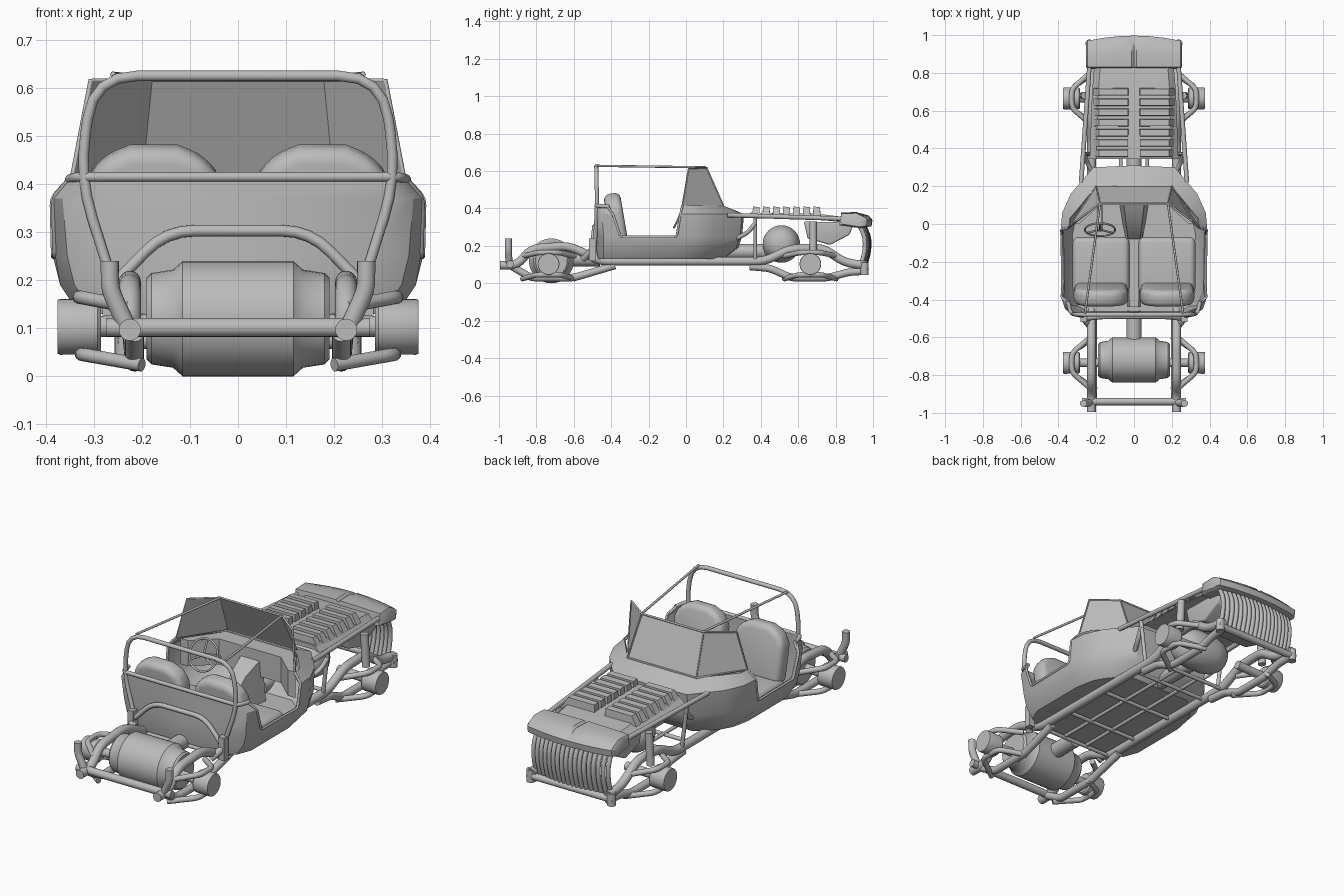
import bpy, bmesh, math
from mathutils import Matrix, Vector

if "Cube" in bpy.data.objects:
    bpy.data.objects.remove(bpy.data.objects["Cube"])

grey = bpy.data.materials.new("plain_grey")
grey.diffuse_color = (0.5, 0.5, 0.5, 1)
grey.use_nodes = True
grey.node_tree.nodes["Principled BSDF"].inputs["Base Color"].default_value = grey.diffuse_color


def mesh(name, verts, faces, bevel=0, thick=0):
    me = bpy.data.meshes.new(name)
    me.from_pydata(verts, [], faces)
    bm = bmesh.new()
    bm.from_mesh(me)
    bmesh.ops.remove_doubles(bm, verts=bm.verts, dist=1e-5)
    bmesh.ops.recalc_face_normals(bm, faces=bm.faces)
    bm.to_mesh(me)
    bm.free()
    ob = bpy.data.objects.new(name, me)
    bpy.context.collection.objects.link(ob)
    me.materials.append(grey)
    if thick:
        m = ob.modifiers.new("wall", 'SOLIDIFY')
        m.thickness, m.offset = thick, -1
    if bevel:
        m = ob.modifiers.new("round", 'BEVEL')
        m.width, m.segments, m.limit_method = bevel, 4, 'ANGLE'
    return ob


def loft(name, rings, cap=True, **kw):
    n = len(rings[0])
    v = [p for r in rings for p in r]
    f = [(i*n+j, i*n+(j+1) % n, (i+1)*n+(j+1) % n, (i+1)*n+j)
         for i in range(len(rings)-1) for j in range(n)]
    if cap:
        f += [tuple(range(n)), tuple(range(len(v)-n, len(v)))]
    return mesh(name, v, f, **kw)


def box(name, c, s, bevel=0):
    x, y, z = (k/2 for k in s)
    q = [(-x, -y), (x, -y), (x, y), (-x, y)]
    ob = loft(name, [[(a, b, h) for a, b in q] for h in (-z, z)], bevel=bevel)
    ob.location = c
    return ob


def tube(name, pts, r, cyclic=False):
    cu = bpy.data.curves.new(name, 'CURVE')
    cu.dimensions, cu.bevel_depth, cu.bevel_resolution, cu.use_fill_caps = '3D', r, 6, True
    sp = cu.splines.new('POLY')
    sp.points.add(len(pts)-1)
    for p, co in zip(sp.points, pts):
        p.co = (*co, 1)
    sp.use_cyclic_u = cyclic
    ob = bpy.data.objects.new(name, cu)
    bpy.context.collection.objects.link(ob)
    cu.materials.append(grey)
    return ob


def bend(pts, r=0.03):
    # round each corner of a path
    P = [Vector(p) for p in pts]
    out = [P[0]]
    for a, b, c in zip(P, P[1:], P[2:]):
        u, w = (a-b), (c-b)
        s, e = b+u.normalized()*min(r, u.length*.45), b+w.normalized()*min(r, w.length*.45)
        out += [s*(1-t)**2+b*(2*t*(1-t))+e*t**2 for t in (0, .25, .5, .75, 1)]
    return out+[P[-1]]


def pair(name, pts, r, rad=0.03):
    for s, side in ((1, "right"), (-1, "left")):
        tube(f"{name}_{side}", [(s*x, y, z) for x, y, z in bend(pts, rad)], r)


def lathe_x(name, prof, c, n=24):
    rings = [[(c[0]+x, c[1]+r*math.cos(2*math.pi*k/n), c[2]+r*math.sin(2*math.pi*k/n))
              for k in range(n)] for x, r in prof]
    return loft(name, rings)


def mirrored(half):
    # closed outline from rear centre round the right side to front centre
    return half + [(-x, y) for x, y in half[-2:0:-1]]


# body tub: stacked outlines with the door openings left out
levels = [
    (.13, [(0, -.47), (.25, -.47), (.30, -.44), (.33, -.36), (.33, -.05), (.31, .05), (.27, .12), (.18, .2), (0, .2)]),
    (.19, [(0, -.48), (.26, -.48), (.34, -.44), (.37, -.36), (.37, -.05), (.365, .05), (.32, .14), (.21, .27), (0, .28)]),
    (.25, [(0, -.48), (.27, -.48), (.355, -.44), (.38, -.35), (.385, -.05), (.38, .05), (.335, .15), (.22, .29), (0, .3)]),
    (.37, [(0, -.48), (.32, -.48), (.365, -.45), (.385, -.39), (.388, -.03), (.38, .06), (.335, .16), (.215, .3), (0, .31)]),
    (.415, [(0, -.48), (.325, -.48), (.34, -.45), (.35, -.41), (.345, -.02), (.34, .03), (.29, .09), (.2, .2), (0, .2)])]
rings = [[(x, y, z) for x, y in mirrored(h)] for z, h in levels]
n = len(rings[0])
verts = [p for r in rings for p in r]
faces = [(i*n+j, i*n+(j+1) % n, (i+1)*n+(j+1) % n, (i+1)*n+j)
         for i in range(4) for j in range(n) if not (i >= 2 and j in (3, n-4))]
mesh("body_tub", verts, faces+[tuple(range(n))], thick=.012)
# door and rim edging
pair("door_edge", [(.35, -.42, .41), (.383, -.39, .37), (.38, -.35, .25), (.383, -.05, .25),
                   (.386, -.03, .37), (.345, -.02, .415)], .006, .015)
tube("rear_rim_bar", bend([(-.35, -.41, .41), (-.335, -.48, .415), (.335, -.48, .415), (.35, -.41, .41)]), .01)

# windshield and its frame
base = [(-.345, -.02, .415), (-.2, .2, .415), (.2, .2, .415), (.345, -.02, .415)]
top = [(-.307, .015, .615), (-.18, .11, .618), (.18, .11, .618), (.307, .015, .615)]
mesh("windshield", base+top, [(i, i+1, i+5, i+4) for i in range(3)], thick=.004)
tube("windshield_frame", base+top[::-1], .005, True)
pair("windshield_pillar", [base[2], top[2]], .004)

# dashboard, tunnel, steering
dash = [(-.335, 0), (-.2, .19), (.2, .19), (.335, 0), (.29, 0), (.18, .1), (-.18, .1), (-.29, 0)]
loft("dashboard", [[(x, y, z) for x, y in dash] for z in (.27, .405)])
loft("centre_tunnel", [[(-w, y, .13), (w, y, .13), (w*.7, y, z), (-w*.7, y, z)]
                       for y, w, z in ((-.44, .035, .2), (-.08, .045, .2), (0, .06, .3), (.12, .08, .36))])
tilt = math.radians(65)
bpy.ops.mesh.primitive_torus_add(location=(-.18, -.03, .37), rotation=(tilt, 0, 0), major_radius=.08,
                                 minor_radius=.005, major_segments=32, minor_segments=12)
wheel = bpy.context.object
wheel.name = "steering_wheel"
wheel.data.materials.append(grey)
hub = Vector((-.18, -.03, .37))
for k in range(3):
    a = math.radians(90+120*k)
    arm = Matrix.Rotation(tilt, 3, 'X') @ Vector((math.cos(a)*.078, math.sin(a)*.078, 0))
    tube(f"steering_spoke_{k}", [hub, hub+arm], .005)
tube("steering_column", [(-.18, -.035, .372), (-.18, .14, .29)], .012)

# seats with arched backs
arch = [(.14, -.145), (.145, .06), (.11, .115), (.05, .14)]
arch += [(-x, z) for x, z in arch[::-1]]
for s, side in ((1, "right"), (-1, "left")):
    box(f"seat_cushion_{side}", (s*.175, -.22, .18), (.3, .3, .1), .03)
    back = loft(f"seat_back_{side}", [[(x, y, z) for x, z in arch] for y in (-.045, .045)], bevel=.035)
    back.location, back.rotation_euler = (s*.175, -.375, .342), (.17, 0, 0)

# roll cage
tube("roll_hoop", bend([(-.25, -.49, .16), (-.33, -.475, .415), (-.3, -.48, .625), (.3, -.48, .625),
                        (.33, -.475, .415), (.25, -.49, .16)], .09), .011)
pair("roof_bar", [(.26, -.475, .628), (.18, .105, .62)], .006)
tube("rear_hoop", bend([(-.25, -.5, .2), (-.15, -.49, .303), (.15, -.49, .303), (.25, -.5, .2)], .06), .012)
for s, side in ((1, "right"), (-1, "left")):
    box(f"hoop_foot_{side}", (s*.265, -.5, .18), (.034, .035, .12))

# chassis rails bent up over both axles, with lower loops
pair("upper_rail", [(.225, -.995, .097), (.225, -.9, .097), (.225, -.83, .185), (.225, -.63, .2), (.225, -.54, .16),
                    (.225, -.46, .118), (.225, .42, .118), (.225, .56, .185), (.225, .73, .19), (.225, .85, .11),
                    (.225, .965, .095)], .023, .05)
pair("rear_lower_rail", [(.215, -.93, .09), (.215, -.83, .03), (.215, -.6, .03), (.22, -.38, .095)], .02)
pair("front_lower_rail", [(.22, .34, .09), (.22, .45, .08), (.215, .56, .03), (.215, .76, .03),
                          (.215, .87, .06), (.22, .96, .065)], .02)
tube("rear_bar", [(-.275, -.94, .102), (.275, -.94, .102)], .02)
tube("front_bar", [(-.25, .955, .075), (.25, .955, .075)], .018)
for k, y in enumerate((-.46, -.25, .02, .28, .42)):
    tube(f"cross_member_{k}", [(-.225, y, .115), (.225, y, .115)], .01)
pair("inner_rail", [(.07, -.46, .12), (.07, .42, .12)], .009)
pair("rear_tower", [(.225, -.945, .09), (.266, -.95, .18), (.267, -.95, .24)], .019, .02)
pair("rear_brace", [(.265, -.5, .18), (.225, -.55, .13)], .018)
pair("bumper_end", [(.235, .955, .045), (.235, .955, .11)], .022)

# suspension at both axles
for axle, y in (("rear", -.735), ("front", .665)):
    pair(f"{axle}_upper_arm", [(.225, y+.14, .145), (.33, y+.05, .165), (.33, y-.05, .165), (.225, y-.14, .145)], .014)
    pair(f"{axle}_lower_arm", [(.2, y+.14, .024), (.325, y+.06, .046), (.325, y-.06, .046), (.2, y-.14, .024)], .014)
    pair(f"{axle}_half_shaft", [(.12, y, .11), (.31, y, .103)], .022)
    pair(f"{axle}_upright", [(.325, y, .04), (.325, y, .17)], .014)
    for s, side in ((1, "right"), (-1, "left")):
        lathe_x(f"{axle}_hub_{side}", [(s*a, r) for a, r in ((.285, .05), (.292, .057), (.37, .058), (.375, .056))],
                (0, y, .103), 32)
pair("front_shock", [(.27, .68, .16), (.26, .68, .33)], .02)

# motors and drive shafts
half = [(.115, .12), (.135, .102), (.18, .095), (.19, .085)]
prof = [(-a, r) for a, r in half[::-1]]+half
lathe_x("rear_motor", prof, (0, -.72, .12), 32)
lathe_x("front_motor", [(-.15, .03), (-.135, .065), (-.1, .088), (-.05, .1), (.05, .1), (.1, .088), (.135, .065), (.15, .03)],
        (0, .51, .21), 32)
tube("rear_shaft", [(0, -.66, .13), (0, -.46, .13)], .04)
tube("front_shaft", [(0, .18, .17), (0, .48, .17)], .04)
block = [(.63, .33), (.9, .325), (.875, .26), (.77, .205), (.65, .24)]
loft("front_block", [[(x, y, z) for y, z in block] for x in (-.19, .19)], bevel=.01)

# hood with louvres
hood = [(.345, .235, .378), (.7, .222, .372), (.84, .21, .355)]
loft("hood", [[(-w, y, z-.03), (-w*.85, y, z), (w*.85, y, z), (w, y, z-.03), (w*.85, y, z-.022), (-w*.85, y, z-.022)]
              for y, w, z in hood])
for s, side in ((1, "right"), (-1, "left")):
    for k in range(7):
        y = .375+k*.054
        loft(f"louvre_{side}_{k}", [[(s*.03, y-.02, .37), (s*.215, y-.02, .36), (s*.215, y+.02, .36), (s*.03, y+.02, .37)],
                                    [(s*.033, y-.017, .41), (s*.185, y-.017, .41), (s*.185, y+.017, .408), (s*.033, y+.017, .408)]])
pair("hood_rail", [(.28, .22, .365), (.235, .85, .345)], .012)
pair("hood_post", [(.265, .37, .36), (.235, .37, .12)], .01)
pair("hood_brace", [(.22, .27, .24), (.25, .33, .27), (.262, .37, .32)], .012)

# nose cowl and curved grille bars
nose = []
for x in (-.255, -.245, -.2, -.15, -.08, -.012, 0, .012, .08, .15, .2, .245, .255):
    f = .997-.45*x*x
    e = .014 if abs(x) > .25 else 0
    d = .01 if abs(x) < .01 else .1*abs(x)**2
    nose.append([(x, .82+e, .31+e/2), (x, .83+e, .378-e-d), (x, .91, .381-e-d), (x, f-.02-e, .362-e-d),
                 (x, f-e, .338), (x, f-.005-e, .305), (x, .93, .295+e/2)])
loft("nose_cowl", nose)
for k in range(18):
    x = (k-8.5)*.0255
    f = .98-.5*x*x
    tube(f"grille_bar_{k}", bend([(x, f-.03, .31), (x, f, .25), (x, f, .17), (x, f-.025, .085)], .04), .0115)

# turn tubes into meshes and smooth rounded surfaces
bpy.ops.object.select_all(action='SELECT')
bpy.context.view_layer.objects.active = wheel
bpy.ops.object.convert(target='MESH')
bpy.ops.object.shade_smooth_by_angle(angle=math.radians(35))
